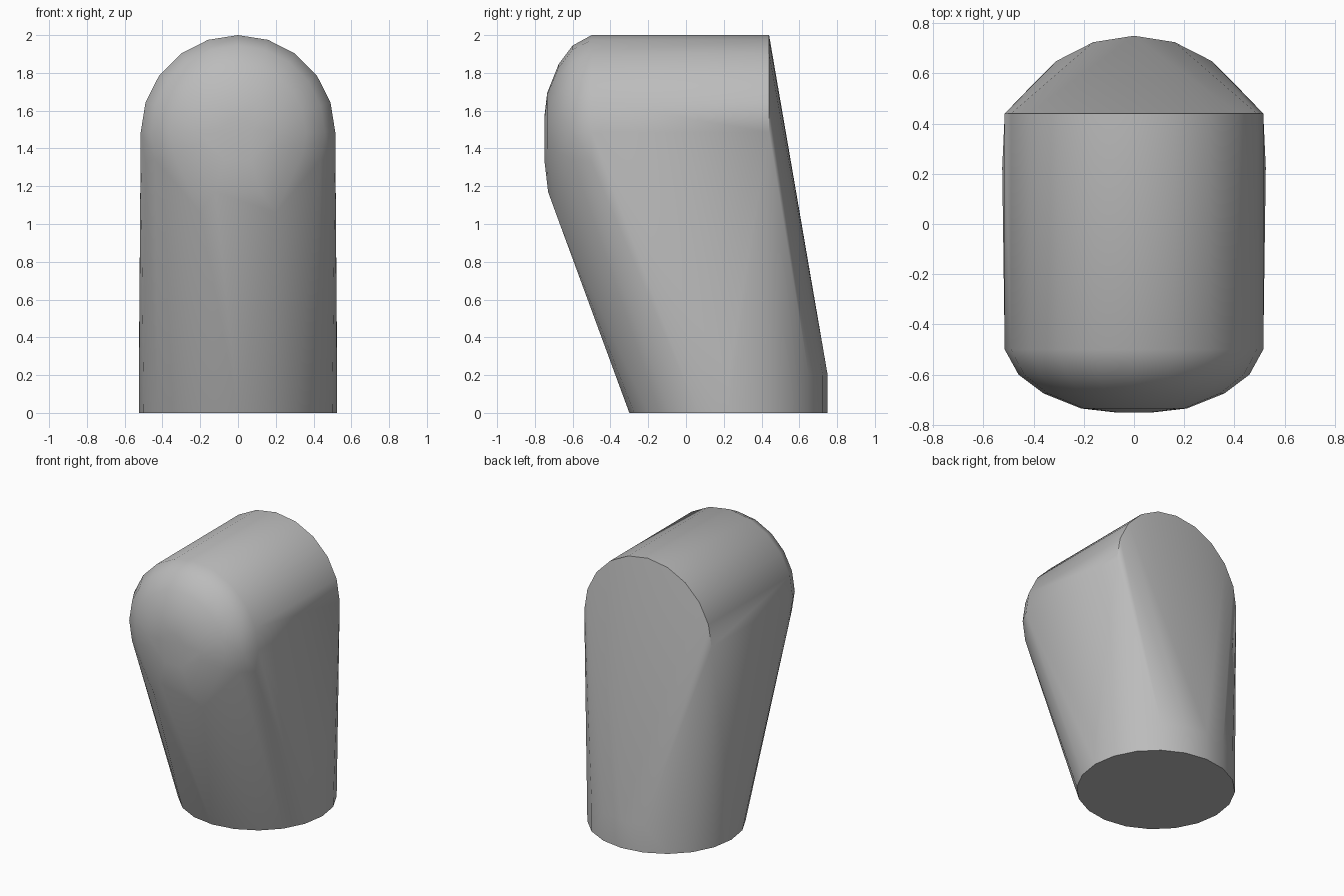
import bpy
import bmesh
import math
from math import cos, sin, tau

cube = bpy.data.objects.get("Cube")
if cube:
    bpy.data.objects.remove(cube, do_unlink=True)

SIDES = 20

# One plain grey material
grey = bpy.data.materials.new("plain_grey")
grey.use_nodes = True
colour = (0.5, 0.5, 0.5, 1)
grey.diffuse_color = colour
grey.node_tree.nodes["Principled BSDF"].inputs["Base Color"].default_value = colour

bm = bmesh.new()


def flat_ring(radius, y, z):
    """Horizontal ring of points around the foot."""
    for i in range(SIDES):
        a = tau * i / SIDES
        bm.verts.new((radius * cos(a), y + radius * sin(a), z))


def upright_ring(radius, y, z):
    """Upright ring of points around the barrel axis."""
    for i in range(SIDES):
        a = tau * i / SIDES
        bm.verts.new((radius * cos(a), y, z + radius * sin(a)))


# Round foot with a short straight rim
flat_ring(0.525, 0.225, 0)
flat_ring(0.525, 0.225, 0.2)

# Horizontal barrel: cut-off back, domed front
AXIS = 1.485
upright_ring(0.515, 0.44, AXIS)
for y, radius in [(-0.5, 0.515), (-0.6, 0.46), (-0.675, 0.36),
                  (-0.735, 0.21), (-0.75, 0.08)]:
    upright_ring(radius, y, AXIS)

# Fuller chin under the dome
for y, z, half in [(-0.75, 1.34, 0.07), (-0.73, 1.17, 0.12), (-0.69, 1.06, 0.2)]:
    for x in (-half, half):
        bm.verts.new((x, y, z))

# Wrap everything in one tight skin
hull = bmesh.ops.convex_hull(bm, input=bm.verts[:])
loose = {g for g in hull["geom_interior"] + hull["geom_unused"]
         if isinstance(g, bmesh.types.BMVert)}
bmesh.ops.delete(bm, geom=list(loose), context="VERTS")
bmesh.ops.dissolve_limit(bm, angle_limit=math.radians(0.5),
                         verts=bm.verts[:], edges=bm.edges[:])
bmesh.ops.recalc_face_normals(bm, faces=bm.faces[:])

mesh = bpy.data.meshes.new("rounded_body")
bm.to_mesh(mesh)
bm.free()
mesh.materials.append(grey)
body = bpy.data.objects.new("rounded_body", mesh)
bpy.context.collection.objects.link(body)

# Smooth skin with crisp foot and back edges
bpy.ops.object.select_all(action="DESELECT")
body.select_set(True)
bpy.context.view_layer.objects.active = body
bpy.ops.object.shade_smooth_by_angle(angle=math.radians(35))
